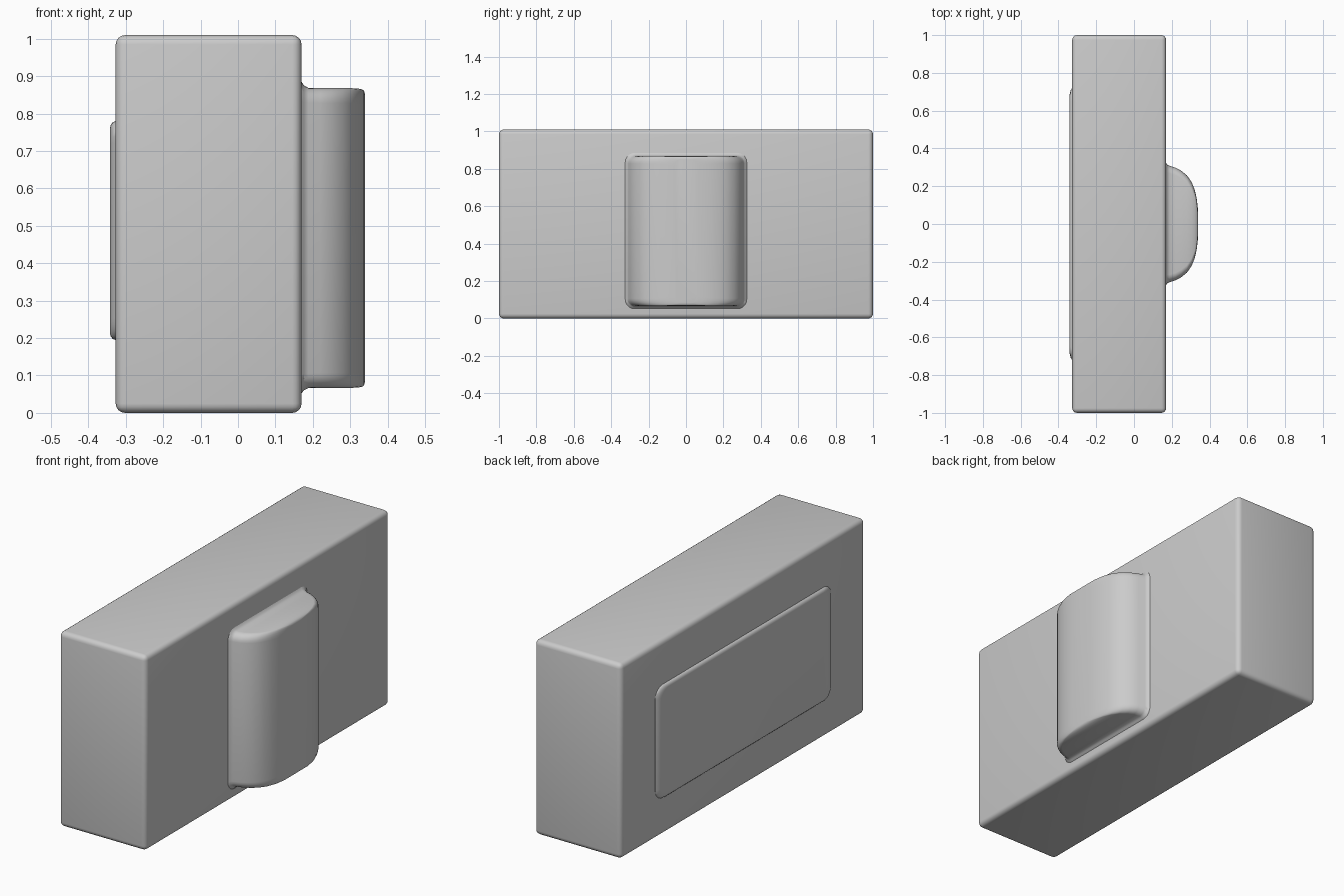
import bpy, bmesh, math

if "Cube" in bpy.data.objects:
    bpy.data.objects.remove(bpy.data.objects["Cube"])


def finish(name, bm):
    bmesh.ops.recalc_face_normals(bm, faces=bm.faces[:])
    mesh = bpy.data.meshes.new(name)
    bm.to_mesh(mesh)
    bm.free()
    obj = bpy.data.objects.new(name, mesh)
    bpy.context.collection.objects.link(obj)
    bpy.ops.object.select_all(action='DESELECT')
    obj.select_set(True)
    bpy.context.view_layer.objects.active = obj
    bpy.ops.object.shade_smooth_by_angle(angle=math.radians(35))
    return obj


def rounded_ring(bm, x, half_y, z0, z1, r, steps=5):
    """Rounded rectangle in the YZ plane at the given x."""
    ring = []
    corners = [(half_y - r, z1 - r, 0), (r - half_y, z1 - r, 90),
               (r - half_y, z0 + r, 180), (half_y - r, z0 + r, 270)]
    for cy, cz, start in corners:
        for i in range(steps + 1):
            a = math.radians(start + 90 * i / steps)
            ring.append(bm.verts.new((x, cy + r * math.cos(a), cz + r * math.sin(a))))
    return ring


def loft(name, sections):
    """Skin rounded rectangles stacked along x and cap both ends."""
    bm = bmesh.new()
    rings = [rounded_ring(bm, *s) for s in sections]
    for a, b in zip(rings, rings[1:]):
        for i in range(len(a)):
            j = (i + 1) % len(a)
            bm.faces.new((a[i], a[j], b[j], b[i]))
    bm.faces.new(rings[0])
    bm.faces.new(rings[-1])
    return finish(name, bm)


# Main slab with softened edges
bm = bmesh.new()
bmesh.ops.create_cube(bm, size=1)
for v in bm.verts:
    v.co.x = 0.17 if v.co.x > 0 else -0.327
    v.co.y *= 2
    v.co.z = 1.01 if v.co.z > 0 else 0
bmesh.ops.bevel(bm, geom=bm.edges[:], offset=0.025, segments=4,
                profile=0.5, affect='EDGES')
finish("body", bm)

# Domed block on the right, flaring into the slab at its base
loft("front_block", [
    (0.150, 0.335, 0.045, 0.890, 0.05),
    (0.170, 0.325, 0.052, 0.885, 0.05),
    (0.176, 0.314, 0.060, 0.876, 0.045),
    (0.188, 0.308, 0.066, 0.869, 0.04),
    (0.220, 0.298, 0.067, 0.868, 0.04),
    (0.250, 0.282, 0.067, 0.868, 0.04),
    (0.280, 0.258, 0.067, 0.868, 0.04),
    (0.305, 0.222, 0.067, 0.868, 0.04),
    (0.322, 0.180, 0.068, 0.867, 0.04),
    (0.332, 0.135, 0.070, 0.865, 0.04),
    (0.337, 0.095, 0.074, 0.861, 0.04),
    (0.339, 0.060, 0.082, 0.853, 0.04),
])

# Thin raised panel on the left
loft("back_panel", [
    (-0.310, 0.725, 0.192, 0.783, 0.06),
    (-0.328, 0.720, 0.195, 0.780, 0.06),
    (-0.335, 0.708, 0.198, 0.777, 0.055),
    (-0.340, 0.690, 0.204, 0.771, 0.05),
    (-0.342, 0.670, 0.212, 0.763, 0.045),
])
